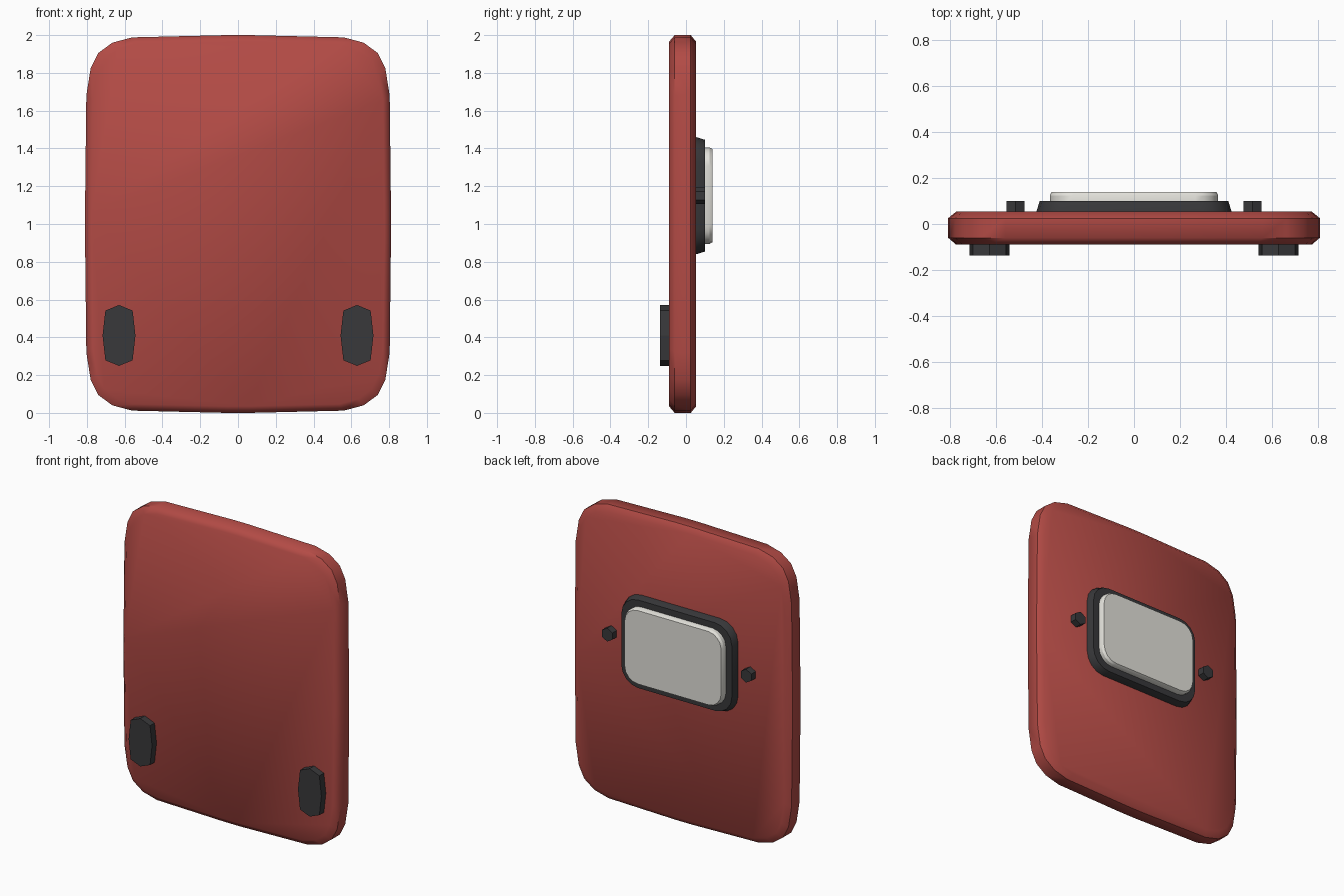
import bpy, bmesh, math

if "Cube" in bpy.data.objects:
    bpy.data.objects.remove(bpy.data.objects["Cube"])


def material(name, rgb):
    m = bpy.data.materials.new(name)
    m.diffuse_color = (*rgb, 1)
    m.use_nodes = True
    m.node_tree.nodes["Principled BSDF"].inputs["Base Color"].default_value = m.diffuse_color
    return m


RED = material("red", (0.45, 0.07, 0.06))
DARK = material("dark", (0.04, 0.04, 0.043))
PALE = material("pale", (0.76, 0.75, 0.70))


def mirror_quadrant(quad):
    """Full closed outline from first-quadrant points running top to right."""
    pts = list(quad)
    pts += [(x, -z) for x, z in reversed(quad)]
    pts += [(-x, -z) for x, z in quad]
    pts += [(-x, z) for x, z in reversed(quad)]
    out = []
    for p in pts:
        if not any(math.dist(p, q) < 1e-5 for q in out):
            out.append(p)
    return out


def rounded(w, h, r, n=4):
    return mirror_quadrant([(w - r + r * math.sin(a), h - r + r * math.cos(a))
                            for a in (i * math.pi / 2 / n for i in range(n + 1))])


def slab(name, outline, levels, centre, mat, smooth=None):
    """Stack the x-z outline along y; levels are (y, inset) pairs."""
    w = max(p[0] for p in outline)
    h = max(p[1] for p in outline)
    bm = bmesh.new()
    rings = [[bm.verts.new((centre[0] + x * (1 - d / w), y, centre[1] + z * (1 - d / h)))
              for x, z in outline] for y, d in levels]
    n = len(outline)
    for a, b in zip(rings, rings[1:]):
        for i in range(n):
            j = (i + 1) % n
            bm.faces.new((a[i], a[j], b[j], b[i]))
    bm.faces.new(rings[0])
    bm.faces.new(rings[-1])
    bmesh.ops.recalc_face_normals(bm, faces=bm.faces)
    me = bpy.data.meshes.new(name)
    bm.to_mesh(me)
    bm.free()
    me.materials.append(mat)
    ob = bpy.data.objects.new(name, me)
    bpy.context.collection.objects.link(ob)
    if smooth:
        bpy.ops.object.select_all(action='DESELECT')
        ob.select_set(True)
        bpy.context.view_layer.objects.active = ob
        bpy.ops.object.shade_smooth_by_angle(angle=math.radians(smooth))
    return ob


# Main panel with chamfered rim
panel = mirror_quadrant([(0.06, 1.0), (0.56, 0.988), (0.665, 0.96), (0.74, 0.905),
                         (0.78, 0.825), (0.803, 0.68), (0.81, 0.06)])
slab("panel", panel, [(-0.09, 0.035), (-0.06, 0), (0.025, 0), (0.054, 0.035)],
     (0, 1.0), RED, 50)

# Screen surround and screen on the back
slab("screen_frame", rounded(0.425, 0.31, 0.13),
     [(0.04, 0), (0.054, 0), (0.10, 0.014)], (0, 1.15), DARK, 30)
slab("screen", rounded(0.367, 0.255, 0.10),
     [(0.09, 0), (0.125, 0), (0.14, 0.008)], (0, 1.15), PALE, 30)

# Front pads and hexagonal back studs, one per side
pad = mirror_quadrant([(0, 0.161), (0.072, 0.132), (0.087, 0)])
hexagon = [(0.045 * math.sin(i * math.pi / 3), 0.045 * math.cos(i * math.pi / 3))
           for i in range(6)]
for side, s in (("left", -1), ("right", 1)):
    slab("pad_" + side, pad, [(-0.138, 0), (-0.08, 0)], (s * 0.63, 0.41), DARK)
    slab("stud_" + side, hexagon, [(0.04, 0), (0.10, 0)], (s * 0.517, 1.15), DARK)
